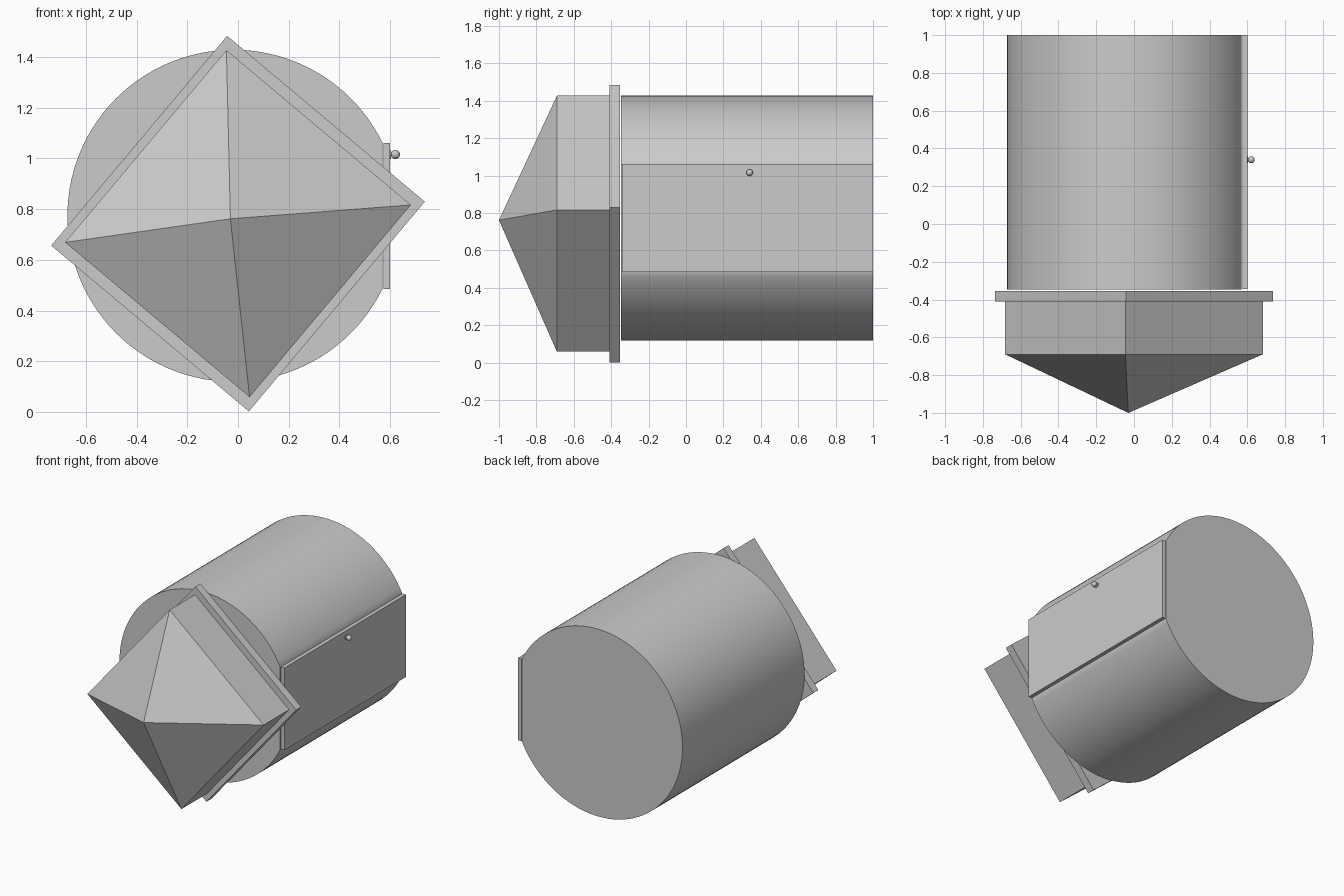
import bpy, bmesh, math
from mathutils import Vector

if "Cube" in bpy.data.objects:
    bpy.data.objects.remove(bpy.data.objects["Cube"])


def make_object(name, bm, smooth=False):
    bmesh.ops.recalc_face_normals(bm, faces=bm.faces[:])
    mesh = bpy.data.meshes.new(name)
    bm.to_mesh(mesh)
    bm.free()
    obj = bpy.data.objects.new(name, mesh)
    bpy.context.collection.objects.link(obj)
    if smooth:
        bpy.ops.object.select_all(action='DESELECT')
        obj.select_set(True)
        bpy.context.view_layer.objects.active = obj
        bpy.ops.object.shade_smooth_by_angle(angle=math.radians(30))
    return obj


def prism(name, outline, y0, y1, smooth=False):
    """Extrude an (x, z) outline along y."""
    bm = bmesh.new()
    face = bm.faces.new([bm.verts.new((x, y0, z)) for x, z in outline])
    ext = bmesh.ops.extrude_face_region(bm, geom=[face])
    verts = [v for v in ext['geom'] if isinstance(v, bmesh.types.BMVert)]
    bmesh.ops.translate(bm, verts=verts, vec=(0, y1 - y0, 0))
    return make_object(name, bm, smooth)


def tilted_rect(w, h, cx=0.0, cz=0.743, angle=math.radians(-40)):
    """Corners of a rectangle rotated in the front plane."""
    c, s = math.cos(angle), math.sin(angle)
    corners = [(-w, -h), (w, -h), (w, h), (-w, h)]
    return [(cx + (x * c - z * s) / 2, cz + (x * s + z * c) / 2) for x, z in corners]


def lathe_x(name, x0, x1, radius, y, z, segments=20):
    """Small cylinder along x."""
    bm = bmesh.new()
    bmesh.ops.create_cone(bm, cap_ends=True, segments=segments,
                          radius1=radius, radius2=radius, depth=x1 - x0)
    for v in bm.verts:
        v.co = Vector(((x0 + x1) / 2 + v.co.z, y + v.co.x, z + v.co.y))
    return make_object(name, bm, True)


# Round body with one flattened side that carries the door
cx, cz, r = -0.018, 0.774, 0.655
a0 = math.asin(0.288 / r)
n = 96
arc = [a0 + (2 * math.pi - 2 * a0) * i / n for i in range(n + 1)]
prism("body", [(cx + r * math.cos(a), cz + r * math.sin(a)) for a in arc],
      -0.348, 1.0, True)

# Flat door panel on the right side
prism("door", [(0.574, 0.486), (0.6, 0.486), (0.6, 1.062), (0.574, 1.062)],
      -0.343, 1.0)

# Door knob: rosette, stem and ball
ky, kz = 0.34, 1.016
lathe_x("knob_rosette", 0.576, 0.604, 0.018, ky, kz)
lathe_x("knob_stem", 0.60, 0.62, 0.009, ky, kz)
bm = bmesh.new()
bmesh.ops.create_uvsphere(bm, u_segments=20, v_segments=12, radius=0.018)
bmesh.ops.translate(bm, verts=bm.verts[:], vec=(0.621, ky, kz))
make_object("knob_ball", bm, True)

# Rectangular flange and the block in front of it
prism("flange", tilted_rect(1.018, 1.08), -0.41, -0.354)
block_outline = tilted_rect(0.95, 0.99)
prism("block", block_outline, -0.69, -0.40)

# Pyramid nose with a slightly off-centre tip
bm = bmesh.new()
base = [bm.verts.new((x, -0.69, z)) for x, z in block_outline]
tip = bm.verts.new((-0.03, -1.0, 0.762))
bm.faces.new(base)
for i in range(4):
    bm.faces.new((base[i], base[(i + 1) % 4], tip))
make_object("pyramid_nose", bm)
